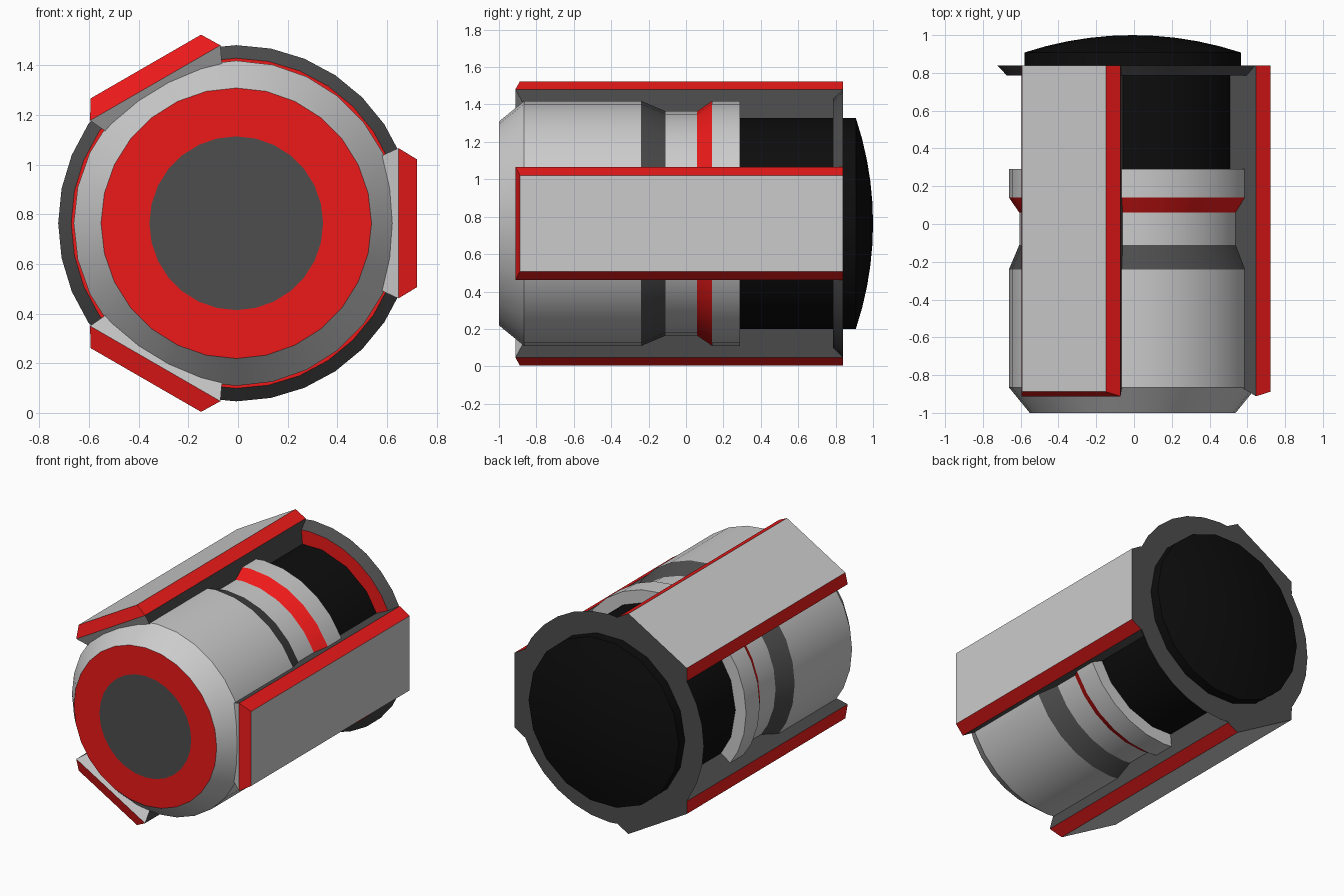
import bpy, bmesh
from math import cos, sin, tau, sqrt

if "Cube" in bpy.data.objects:
    bpy.data.objects.remove(bpy.data.objects["Cube"])

CX, CZ = -0.007, 0.764   # long axis runs along y through this point


def material(name, rgb):
    m = bpy.data.materials.new(name)
    m.diffuse_color = (*rgb, 1)
    m.use_nodes = True
    m.node_tree.nodes["Principled BSDF"].inputs["Base Color"].default_value = m.diffuse_color
    return m


GREY = material("light_grey", (0.6, 0.6, 0.6))
RED = material("red", (0.85, 0.01, 0.01))
DARK = material("dark_grey", (0.075, 0.075, 0.075))
BLACK = material("black", (0.004, 0.004, 0.004))
PALETTE = [GREY, RED, DARK, BLACK]
G, R, D, K = range(4)


def finish(name, bm, smooth=True):
    bmesh.ops.recalc_face_normals(bm, faces=bm.faces)
    mesh = bpy.data.meshes.new(name)
    bm.to_mesh(mesh)
    bm.free()
    for m in PALETTE:
        mesh.materials.append(m)
    ob = bpy.data.objects.new(name, mesh)
    bpy.context.collection.objects.link(ob)
    if smooth:
        bpy.ops.object.select_all(action='DESELECT')
        ob.select_set(True)
        bpy.context.view_layer.objects.active = ob
        bpy.ops.object.shade_smooth_by_angle(angle=0.384)
    return ob


def lathe(name, profile, sides, closed=False):
    """Revolve (y, radius, colour of the band that follows) points about the long axis."""
    bm = bmesh.new()
    rings = []
    for y, r, _ in profile:
        n = sides if r > 0 else 1
        rings.append([bm.verts.new((CX + r * cos(tau * i / n), y, CZ + r * sin(tau * i / n)))
                      for i in range(n)])
    for k in range(len(profile) if closed else len(profile) - 1):
        a, b = rings[k], rings[(k + 1) % len(rings)]
        for i in range(sides):
            j = (i + 1) % sides
            quad = [a[i % len(a)], a[j % len(a)], b[j % len(b)], b[i % len(b)]]
            face = bm.faces.new(list(dict.fromkeys(quad)))
            face.material_index = profile[k][2]
    return finish(name, bm)


def rail_block(name, sections, angle, colours):
    """Tapered block from two (radius, half width, front y) sections, turned about the axis."""
    bm = bmesh.new()
    loops = []
    for r, w, front in sections:
        loops.append([bm.verts.new((CX + r * cos(angle) - t * sin(angle), y,
                                    CZ + r * sin(angle) + t * cos(angle)))
                      for t, y in ((-w, front), (w, front), (w, 0.84), (-w, 0.84))])
    inner, outer = loops
    faces = [inner, outer] + [[inner[i], inner[(i + 1) % 4], outer[(i + 1) % 4], outer[i]]
                              for i in range(4)]
    for vs, c in zip(faces, colours):
        bm.faces.new(vs).material_index = c
    return finish(name, bm, False)


# Main barrel: front disc, red ring, chamfer, groove and collar
lathe("barrel", [(-1, 0, D), (-1, 0.35, R), (-1, 0.545, G), (-0.865, 0.655, G),
                 (-0.24, 0.655, D), (-0.11, 0.6, G), (0.06, 0.6, R), (0.14, 0.655, G),
                 (0.29, 0.655, G), (0.29, 0, G)], 28)

# Black core with domed rear end
sag, rad = 0.092, 0.573
ball = (rad ** 2 + sag ** 2) / (2 * sag)
dome = [(1 - ball + sqrt(ball ** 2 - (rad * f) ** 2), rad * f, K) for f in (1, 0.8, 0.6, 0.4, 0.2, 0)]
lathe("rear_core", [(0.2, 0, K), (0.2, rad, K)] + dome, 18)

# Rear flange with red inner face
lathe("rear_flange", [(0.785, 0.54, R), (0.785, 0.665, D), (0.84, 0.7175, D), (0.84, 0.54, D)],
      32, closed=True)

# Three side rails: a dark bracket topped by a red-edged pad
for i in range(3):
    a = tau * i / 3
    rail_block(f"rail_bracket_{i + 1}", [(0.5, 0.232, -0.82), (0.653, 0.303, -0.912)], a,
               [D, D, G, D, D, D])
    rail_block(f"rail_pad_{i + 1}", [(0.653, 0.303, -0.912), (0.729, 0.257, -0.888)], a,
               [D, G, R, R, D, R])
